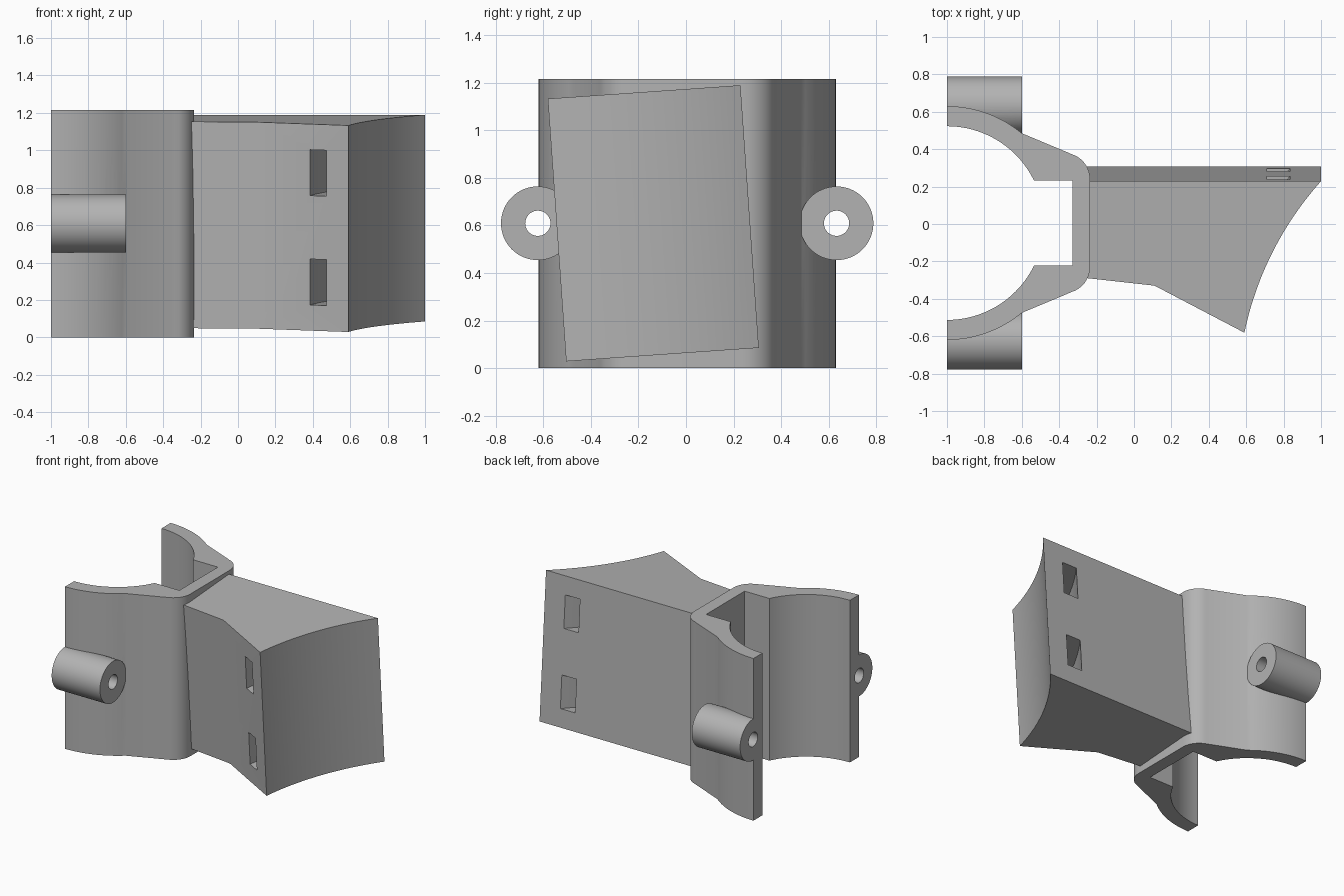
import bpy, bmesh, math
from mathutils import Vector

cube = bpy.data.objects.get("Cube")
if cube:
    bpy.data.objects.remove(cube, do_unlink=True)

grey = bpy.data.materials.new("plain grey")
grey.use_nodes = True
COLOUR = (0.45, 0.45, 0.45, 1)
grey.diffuse_color = COLOUR
grey.node_tree.nodes["Principled BSDF"].inputs["Base Color"].default_value = COLOUR


def prism(name, outline, z0, z1):
    """Extrude a flat outline upward from z0 to z1."""
    bm = bmesh.new()
    face = bm.faces.new([bm.verts.new((x, y, z0)) for x, y in outline])
    top = bmesh.ops.extrude_face_region(bm, geom=[face])["geom"]
    bmesh.ops.translate(bm, vec=(0, 0, z1 - z0),
                        verts=[v for v in top if isinstance(v, bmesh.types.BMVert)])
    bmesh.ops.recalc_face_normals(bm, faces=bm.faces)
    mesh = bpy.data.meshes.new(name)
    bm.to_mesh(mesh)
    bm.free()
    mesh.materials.append(grey)
    ob = bpy.data.objects.new(name, mesh)
    bpy.context.collection.objects.link(ob)
    return ob


def arc(cx, cy, r, a0, a1, n):
    return [(cx + r * math.cos(a0 + (a1 - a0) * i / n),
             cy + r * math.sin(a0 + (a1 - a0) * i / n)) for i in range(n + 1)]


def rod(name, r, x0, x1, y, z):
    """Round bar along x."""
    ob = prism(name, arc(0, 0, r, 0, math.tau, 64)[:-1], x0, x1)
    ob.rotation_euler = (0, math.pi / 2, 0)
    ob.location = (0, y, z)
    return ob


def combine(ob, other, operation):
    """Apply a boolean and discard the helper."""
    other.hide_render = True
    bpy.context.view_layer.update()
    bpy.context.view_layer.objects.active = ob
    mod = ob.modifiers.new(operation.title(), 'BOOLEAN')
    mod.operation, mod.object, mod.solver = operation, other, 'EXACT'
    bpy.ops.object.modifier_apply(modifier=mod.name)
    bpy.data.objects.remove(other, do_unlink=True)


def smooth(ob):
    bpy.ops.object.select_all(action='DESELECT')
    ob.select_set(True)
    bpy.context.view_layer.objects.active = ob
    bpy.ops.object.shade_smooth_by_angle(angle=math.radians(25))


HEIGHT = 1.215
MID_Z = 0.609
MID_Y = 0.005

# Clamp: half outline from the open end round to the front wall, then mirrored
half = arc(-1, 0, 0.625, math.pi / 2, 0.876, 16)
half += [(-0.355, 0.378)] + arc(-0.375, 0.235, 0.14, 1.3, 0, 8)
outline = half + [(x, -y) for x, y in reversed(half)]
clamp = prism("clamp", [(x, y + MID_Y) for x, y in outline], 0, HEIGHT)

# Bolt lugs on both sides
for side in (1, -1):
    combine(clamp, rod("lug", 0.155, -1, -0.6, MID_Y + side * 0.628, MID_Z), 'UNION')

# Round bore, square pocket and bolt holes
bore = prism("bore_cutter", arc(-1, MID_Y, 0.518, 0, math.tau, 96)[:-1], -0.1, HEIGHT + 0.1)
combine(clamp, bore, 'DIFFERENCE')
lo, hi = MID_Y - 0.228, MID_Y + 0.228
pocket = prism("pocket_cutter", [(-1.1, lo), (-0.33, lo), (-0.33, hi), (-1.1, hi)],
               -0.1, HEIGHT + 0.1)
combine(clamp, pocket, 'DIFFERENCE')
for side in (1, -1):
    hole = rod("hole_cutter", 0.053, -1.1, -0.5, MID_Y + side * 0.628, MID_Z)
    combine(clamp, hole, 'DIFFERENCE')
smooth(clamp)

# Tilted mounting block with a hollow curved end face
CX, CY = 2.309, -0.764
tip_back, tip_front = Vector((1.0, 0.406)), Vector((0.59, -0.406))
a_back = math.atan2(tip_back.y - CY, tip_back.x - CX)
a_front = math.atan2(tip_front.y - CY, tip_front.x - CX)
radius = (tip_back - Vector((CX, CY))).length
profile = arc(CX, CY, radius, a_back, a_front, 20)
profile += [(0.11, -0.154), (-0.24, -0.115), (-0.29, -0.109), (-0.29, 0.406)]
block = prism("mounting_block", profile, -0.5535, 0.5535)

# Curved strap slots running parallel to the hollow face
slot = arc(CX, CY, 1.883, a_back - 0.3, a_front + 0.2, 32)
slot += arc(CX, CY, 1.98, a_front + 0.2, a_back - 0.3, 32)
for z in (-0.293, 0.293):
    combine(block, prism("slot_cutter", slot, z - 0.123, z + 0.123), 'DIFFERENCE')
block.rotation_euler = (math.radians(4), 0, 0)
block.location = (0, -0.1375, MID_Z)
smooth(block)
